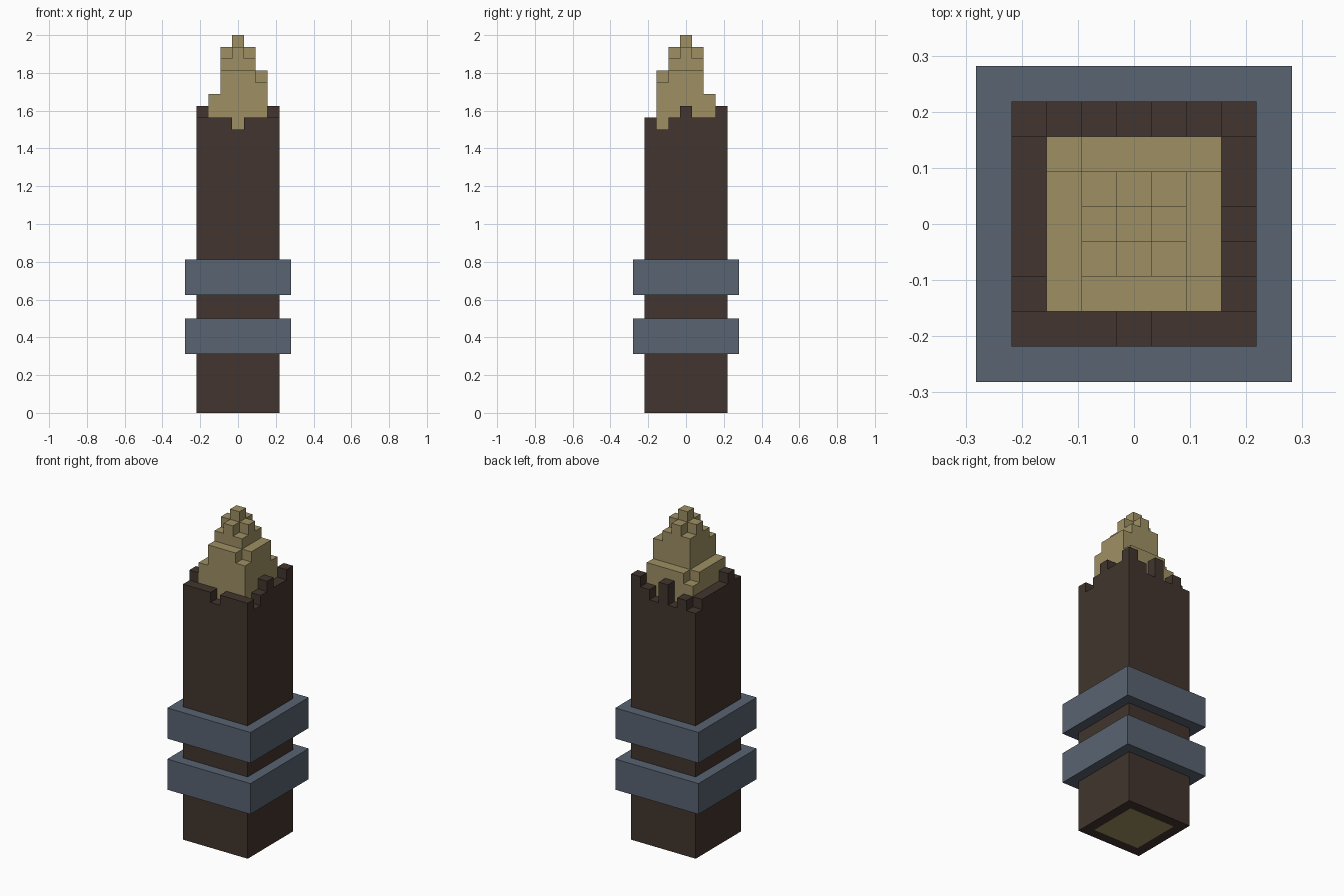
import bpy, bmesh, math

if "Cube" in bpy.data.objects:
    bpy.data.objects.remove(bpy.data.objects["Cube"])

U = 1 / 16  # one block


def material(name, rgb):
    m = bpy.data.materials.new(name)
    lin = [((c / 255 + 0.055) / 1.055) ** 2.4 for c in rgb]
    m.diffuse_color = (*lin, 1)
    m.use_nodes = True
    m.node_tree.nodes["Principled BSDF"].inputs["Base Color"].default_value = m.diffuse_color
    return m


BARK = material("dark_bark", (66, 53, 46))
WOOD = material("pale_wood", (159, 144, 100))
STEEL = material("blue_grey_metal", (88, 99, 113))

# Ragged bark rim: block heights along each side
height = {}
front = [25, 25, 25, 24, 25, 25, 25]
back = [24, 25, 24, 26, 24, 25, 26]
left = [25, 26, 25, 25, 25, 25, 24]
right = [25, 24, 25, 26, 25, 25, 26]
for i in range(-3, 4):
    height[-3, i], height[3, i] = left[i + 3], right[i + 3]
    height[i, -3], height[i, 3] = front[i + 3], back[i + 3]

# Stepped point of the inner wood
for x in range(-2, 3):
    for y in range(-2, 3):
        if max(abs(x), abs(y)) < 2:
            height[x, y] = 32 - abs(x) - abs(y)
        elif x == -2 or y == 2:
            height[x, y] = 26 if (x, y) == (-2, 2) else 27
        else:
            height[x, y] = 28 if (x, y) == (2, -2) else 29


def finish(bm, name, mat):
    bmesh.ops.remove_doubles(bm, verts=bm.verts, dist=1e-4)
    bmesh.ops.dissolve_limit(bm, angle_limit=math.radians(1),
                             verts=bm.verts, edges=bm.edges)
    mesh = bpy.data.meshes.new(name)
    bm.to_mesh(mesh)
    bm.free()
    mesh.materials.append(mat)
    bpy.context.collection.objects.link(bpy.data.objects.new(name, mesh))


def columns(name, mat, cells):
    """Stepped block surface: tops, bottoms and the exposed walls."""
    bm = bmesh.new()

    def quad(points):
        bm.faces.new([bm.verts.new([c * U for c in p]) for p in points])

    for x, y in cells:
        h = height[x, y]
        ring = [(x + a, y + b) for a, b in
                ((-.5, -.5), (.5, -.5), (.5, .5), (-.5, .5))]
        quad([(*p, h) for p in ring])
        quad([(*p, 0) for p in reversed(ring)])
        for k, (dx, dy) in enumerate(((0, -1), (1, 0), (0, 1), (-1, 0))):
            p, q = ring[k], ring[(k + 1) % 4]
            for z in range(height.get((x + dx, y + dy), 0), h):
                quad([(*p, z), (*q, z), (*q, z + 1), (*p, z + 1)])
    finish(bm, name, mat)


def is_rim(cell):
    return max(map(abs, cell)) == 3


columns("bark_shell", BARK, [c for c in height if is_rim(c)])
columns("pointed_core", WOOD, [c for c in height if not is_rim(c)])

# Two square metal bands
for name, z in (("lower_band", 6.5), ("upper_band", 11.5)):
    bm = bmesh.new()
    bmesh.ops.create_cube(bm, size=1)
    for v in bm.verts:
        v.co = (v.co.x * 9 * U, v.co.y * 9 * U, (v.co.z * 3 + z) * U)
    finish(bm, name, STEEL)
